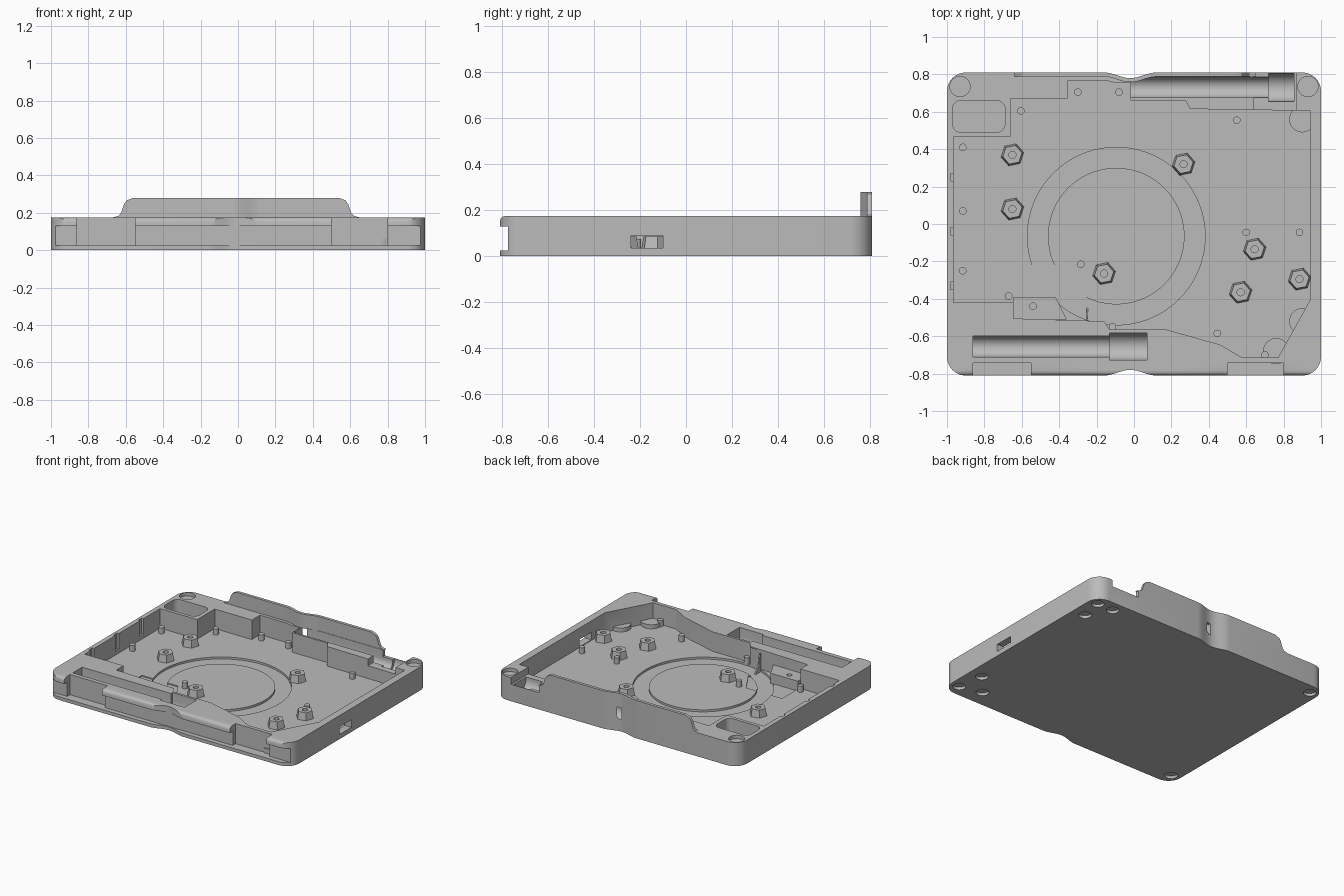
import bpy, bmesh, math
from mathutils import Vector

old = bpy.data.objects.get("Cube")
if old:
    bpy.data.objects.remove(old, do_unlink=True)

grey = bpy.data.materials.new("plastic_grey")
grey.use_nodes = True
GREY = (0.5, 0.5, 0.5, 1)
grey.diffuse_color = GREY
grey.node_tree.nodes["Principled BSDF"].inputs["Base Color"].default_value = GREY

TOP, FLOOR = 0.175, 0.03


def prism(name, pts, lo, hi, axis="z", scale=1.0):
    """Extrude a 2D outline along an axis; scale tapers the far end."""
    n = len(pts)
    mid = sum((Vector(p) for p in pts), Vector((0, 0))) / n
    place = {"z": lambda a, b, h: (a, b, h),
             "x": lambda a, b, h: (h, a, b),
             "y": lambda a, b, h: (a, h, b)}[axis]
    bm = bmesh.new()
    rings = []
    for h, s in ((lo, 1.0), (hi, scale)):
        ring = [mid + (Vector(p) - mid) * s for p in pts]
        rings.append([bm.verts.new(place(p.x, p.y, h)) for p in ring])
    bm.faces.new(rings[0])
    bm.faces.new(rings[1])
    for i in range(n):
        j = (i + 1) % n
        bm.faces.new((rings[0][i], rings[0][j], rings[1][j], rings[1][i]))
    bmesh.ops.recalc_face_normals(bm, faces=bm.faces)
    mesh = bpy.data.meshes.new(name)
    bm.to_mesh(mesh)
    bm.free()
    mesh.materials.append(grey)
    obj = bpy.data.objects.new(name, mesh)
    bpy.context.collection.objects.link(obj)
    return obj


def circle(x, y, r, n=40, turn=0.0):
    return [(x + r * math.cos(turn + math.tau * i / n),
             y + r * math.sin(turn + math.tau * i / n)) for i in range(n)]


def rect(x0, x1, y0, y1, r=0.0):
    if not r:
        return [(x0, y0), (x1, y0), (x1, y1), (x0, y1)]
    pts = []
    corners = ((x1 - r, y1 - r), (x0 + r, y1 - r), (x0 + r, y0 + r), (x1 - r, y0 + r))
    for k, (cx, cy) in enumerate(corners):
        for i in range(9):
            a = math.pi / 2 * (k + i / 8)
            pts.append((cx + r * math.cos(a), cy + r * math.sin(a)))
    return pts


def dip(side, y, n=16):
    """Shallow finger scoop along a long edge, running towards -x for side 1."""
    pts = []
    for i in range(n + 1):
        t = i / n
        x = -0.02 + side * 0.14 * (1 - 2 * t)
        pts.append((x, side * (y - 0.015 * (1 - math.cos(math.tau * t)))))
    return pts


def boolean(target, tool, kind="DIFFERENCE"):
    mod = target.modifiers.new(tool.name, "BOOLEAN")
    mod.operation, mod.solver, mod.object = kind, "EXACT", tool
    bpy.context.view_layer.objects.active = target
    bpy.ops.object.modifier_apply(modifier=mod.name)
    bpy.data.objects.remove(tool, do_unlink=True)


def cut(pts, lo, hi, axis="z"):
    boolean(tray, prism("cutter", pts, lo, hi, axis))


def smooth(obj):
    bpy.ops.object.select_all(action="DESELECT")
    obj.select_set(True)
    bpy.context.view_layer.objects.active = obj
    bpy.ops.object.shade_smooth_by_angle(angle=math.radians(30))


# Tray body with rounded corners and two finger scoops
outline = rect(-1, 1, -0.81, 0.81, 0.1)
outline = outline[:9] + dip(1, 0.81) + outline[9:27] + dip(-1, 0.81) + outline[27:]
tray = prism("tray", outline, 0, TOP)

# Main cavity
cavity = [(-.965, .465), (-.66, .465), (-.66, .67), (-.355, .67), (-.355, .765),
          (-.14, .765), (-.1, .755), (-.02, .755), (-.02, .66), (.275, .66),
          (.3, .615), (.945, .605), (.945, -.4), (.77, -.715), (.58, -.715),
          (.46, -.645), (.175, -.565), (-.13, -.565), (-.16, -.52),
          (-.645, -.505), (-.645, -.42), (-.965, -.42)]
cut(cavity, FLOOR, 0.3)

# Snap notches along the left cavity wall
for y in (0.25, -0.04, -0.33):
    cut(rect(-0.98, -0.95, y - 0.02, y + 0.02), FLOOR + 0.03, 0.3)

# Round clearance, ring groove and battery recess in the floor
centre = (-0.095, -0.065)
cut(circle(*centre, 0.475, 72), FLOOR - 0.015, 0.165)
disc = prism("floor_disc", circle(*centre, 0.365, 72), 0.005, FLOOR)
boolean(tray, disc, "UNION")
cut([(-.635, -.22), (-.34, -.22), (-.24, -.39), (-.635, -.39)], FLOOR - 0.008, 0.1)

# Two stepped half-round tool troughs
for y, spans in ((0.73, ((-0.015, 0.73, 0.055), (0.72, 0.855, 0.075))),
                 (-0.655, ((-0.86, -0.12, 0.055), (-0.13, 0.07, 0.072)))):
    for x0, x1, r in spans:
        arc = [(y + r * math.cos(math.pi * (1 + i / 16)),
                0.11 + r * math.sin(math.pi * (1 + i / 16))) for i in range(17)]
        cut(arc + [(y + r, 0.3), (y - r, 0.3)], x0, x1, "x")

# Lowered rim at the rear right
cut(rect(0.64, 0.87, 0.59, 0.9), 0.125, 0.3)

# Square pocket and corner magnet seats
cut(rect(-0.97, -0.69, 0.49, 0.66, 0.045), 0.06, 0.3)
for x in (-0.93, 0.93):
    cut(circle(x, 0.735, 0.054), 0.15, 0.3)

# Front hinge channel, rounded top edge and two hinge notches
cut([(-.9, .025), (-.775, .025), (-.775, .13), (-.9, .13)], -1.1, 1.1, "x")
cut([(-.9, .2), (-.785, .2), (-.785, .175), (-.797, .172), (-.806, .164),
     (-.81, .152), (-.9, .152)], -1.1, 1.1, "x")
for x0, x1 in ((-0.86, -0.55), (0.5, 0.8)):
    cut(rect(x0, x1, -0.9, -0.742), 0.025, 0.3)

# Port in the right wall
cut(rect(-0.24, -0.1, 0.035, 0.09), 0.9, 1.1, "x")

# Round bosses in the cavity over the foot seats
feet = ((0.9, 0.56), (0.9, -0.52), (0.76, -0.68))
for x, y in feet:
    boolean(tray, prism("boss", circle(x, y, 0.07), 0.01, 0.06), "UNION")

# Foot and magnet seats underneath
for x, y in feet + ((0.8, 0.73), (0.93, 0.73), (0.93, -0.72), (-0.93, 0.73), (-0.93, -0.72)):
    cut(circle(x, y, 0.043), -0.1, 0.02)
smooth(tray)

# Rear flap following the finger scoop
outer = [(0.7, 0.81)] + dip(1, 0.81) + [(-0.7, 0.81)]
flap = prism("rear_flap", outer + [(x, y - 0.022) for x, y in reversed(outer)], 0.15, 0.29)
half = [(0.66, 0.175), (0.63, 0.183), (0.615, 0.2), (0.6, 0.245), (0.585, 0.266), (0.55, 0.28)]
shape = [(x - 0.01, z) for x, z in half] + [(-x - 0.01, z) for x, z in reversed(half)]
boolean(flap, prism("flap_shape", shape, 0.7, 0.9, "y"), "INTERSECT")
smooth(flap)

# Hexagonal standoffs with screw holes
for x, y in ((-.65, .37), (-.65, .08), (.265, .32), (-.16, -.265),
             (.645, -.135), (.57, -.365), (.885, -.295)):
    nut = prism("hex_standoff", circle(x, y, 0.064, 6, 0.2), FLOOR - 0.01, 0.085, scale=0.82)
    boolean(nut, prism("screw_hole", circle(x, y, 0.019, 20), 0.04, 0.2))

# Small locating pins
for x, y in ((-.3, .705), (-.08, .705), (-.605, .605), (-.915, .41), (-.915, .07),
             (-.915, -.25), (-.285, -.215), (-.67, -.385), (.55, .555), (.6, -.045),
             (.885, -.045), (.445, -.585), (.7, -.7), (-.115, -.55)):
    smooth(prism("locating_pin", circle(x, y, 0.02, 20), FLOOR - 0.012, 0.075))

# Connector block with a hole and a small fin beside it
block = prism("connector_block", [(-.645, -.51), (-.36, -.51), (-.42, -.39), (-.645, -.39)],
              FLOOR - 0.01, 0.095)
boolean(block, prism("block_hole", circle(-0.54, -0.44, 0.018, 20), 0.06, 0.2))
prism("guide_fin", [(-.52, .015), (-.45, .015), (-.49, .07), (-.505, .15), (-.52, .15)],
      -0.255, -0.245, "x")
